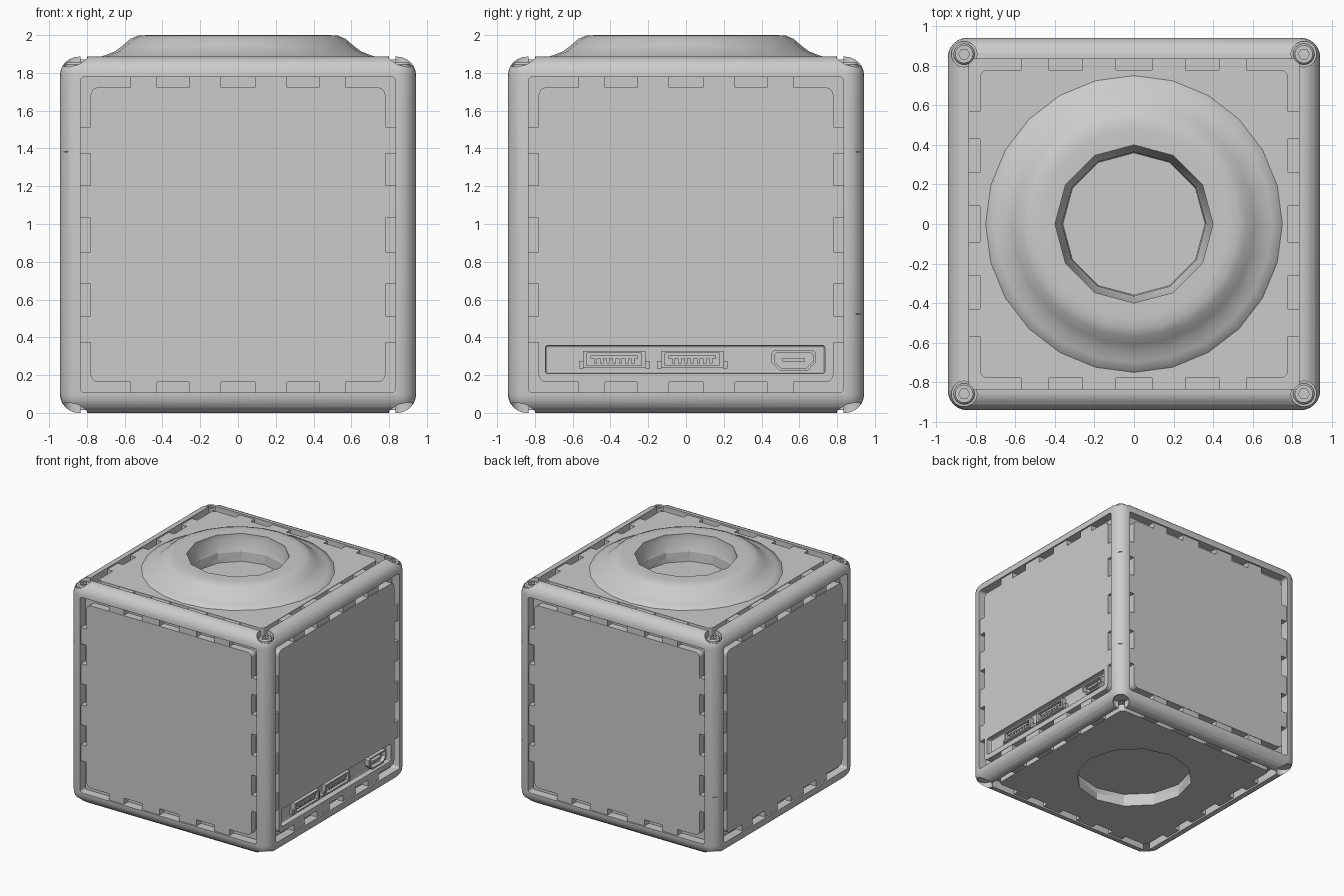
import bpy, bmesh, math
from mathutils import Vector, Matrix

if "Cube" in bpy.data.objects:
    bpy.data.objects.remove(bpy.data.objects["Cube"], do_unlink=True)

grey = bpy.data.materials.new("plain grey")
grey.use_nodes = True
grey.diffuse_color = (0.6, 0.6, 0.6, 1)
grey.node_tree.nodes["Principled BSDF"].inputs["Base Color"].default_value = (0.6, 0.6, 0.6, 1)

HALF = 0.943
CENTRE = Vector((0, 0, HALF))
POCKET, PANEL = 0.87, 0.932      # distances from the cube centre
SIDES = {"front": (0, -1, 0), "back": (0, 1, 0), "left": (1, 0, 0),
         "right": (-1, 0, 0), "top": (0, 0, 1), "bottom": (0, 0, -1)}


def finish(name, bm, matrix=Matrix()):
    bmesh.ops.recalc_face_normals(bm, faces=bm.faces)
    mesh = bpy.data.meshes.new(name)
    bm.to_mesh(mesh)
    bm.free()
    mesh.transform(matrix)
    mesh.materials.append(grey)
    obj = bpy.data.objects.new(name, mesh)
    bpy.context.collection.objects.link(obj)
    return obj


def box(name, lo, hi, bevel=0, segments=1, matrix=Matrix()):
    lo, hi = Vector(lo), Vector(hi)
    bm = bmesh.new()
    bmesh.ops.create_cube(bm, size=1)
    for v in bm.verts:
        v.co = (lo + hi) / 2 + Vector(a * b for a, b in zip(v.co, hi - lo))
    if bevel:
        bmesh.ops.bevel(bm, geom=bm.edges[:], offset=bevel, segments=segments,
                        profile=0.5, affect='EDGES')
    return finish(name, bm, matrix)


def prism(name, outline, z0, z1, matrix=Matrix()):
    bm = bmesh.new()
    face = bm.faces.new([bm.verts.new((x, y, z0)) for x, y in outline])
    moved = bmesh.ops.extrude_face_region(bm, geom=[face])["geom"]
    bmesh.ops.translate(bm, vec=(0, 0, z1 - z0),
                        verts=[g for g in moved if isinstance(g, bmesh.types.BMVert)])
    return finish(name, bm, matrix)


def lathe(name, profile, sides, x=0, y=0):
    bm = bmesh.new()
    rings = [[bm.verts.new((x + r * math.cos(math.tau * i / sides),
                            y + r * math.sin(math.tau * i / sides), z))
              for i in range(sides)] for r, z in profile]
    for a, b in zip(rings, rings[1:]):
        for i in range(sides):
            j = (i + 1) % sides
            bm.faces.new((a[i], a[j], b[j], b[i]))
    bm.faces.new(rings[0])
    bm.faces.new(rings[-1])
    return finish(name, bm)


def boolean(obj, cutters, operation='DIFFERENCE'):
    for c in cutters:
        mod = obj.modifiers.new("cut", 'BOOLEAN')
        mod.object, mod.operation, mod.solver = c, operation, 'EXACT'
    bpy.context.view_layer.update()
    graph = bpy.context.evaluated_depsgraph_get()
    mesh = bpy.data.meshes.new_from_object(obj.evaluated_get(graph))
    obj.modifiers.clear()
    obj.data = mesh


def discard(objs):
    for o in objs:
        bpy.data.objects.remove(o, do_unlink=True)


def smooth(obj, angle=30):
    bpy.ops.object.select_all(action='DESELECT')
    obj.select_set(True)
    bpy.context.view_layer.objects.active = obj
    bpy.ops.object.shade_smooth_by_angle(angle=math.radians(angle))


def rounded_square(h, r):
    pts = []
    for q in range(4):
        cx, cy = ((1, 1), (-1, 1), (-1, -1), (1, -1))[q]
        for k in range(5):
            a = math.pi / 2 * (q + k / 4)
            pts.append((cx * (h - r) + r * math.cos(a), cy * (h - r) + r * math.sin(a)))
    return pts


def side_matrix(normal):
    turn = Vector(normal).to_track_quat('Z', 'Y').to_matrix().to_4x4()
    return Matrix.Translation(CENTRE) @ turn


corners = [(sx * 0.86, sy * 0.86) for sx in (-1, 1) for sy in (-1, 1)]
opening = lathe("opening_cutter", [(0.36, 1.78), (0.365, 1.86), (0.4, 1.96), (0.4, 2.1)], 12)
base_hole = lathe("base_cutter", [(0.47, -0.1), (0.47, 0.12)], 12)

# Rounded frame with a pocket on every side, bored corners and edge seams
frame = box("frame", (-HALF, -HALF, 0), (HALF, HALF, 2 * HALF), 0.1, 6)
cutters = [prism("pocket", rounded_square(0.835, 0.02), POCKET, 1.1, side_matrix(n))
           for n in SIDES.values()]
for x, y in corners:
    cutters.append(lathe("top_bore", [(0.065, 1.825), (0.065, 2)], 20, x, y))
    cutters.append(lathe("base_bore", [(0.065, -0.1), (0.065, 0.06)], 20, x, y))
    sx, sy = math.copysign(1, x), math.copysign(1, y)
    for z in (0.52, 1.38):
        a, b = Vector((sx * 0.9, sy * 0.9, z)), Vector((sx, sy, z + 0.005))
        cutters.append(box("seam", a, b))
boolean(frame, cutters + [opening, base_hole])
discard(cutters)
smooth(frame)

# Panels with locking tabs around the border
panels = {}
for side, normal in SIDES.items():
    m = side_matrix(normal)
    panels[side] = prism(side + "_panel", rounded_square(0.78, 0.04), POCKET - 0.01, PANEL, m)
    bm = bmesh.new()
    for quarter in range(4):
        turn = Matrix.Rotation(math.pi / 2 * quarter, 4, 'Z')
        for x0, x1 in ((-0.57, -0.43), (-0.26, -0.09), (0.09, 0.26), (0.43, 0.57)):
            size = Matrix.Diagonal((x1 - x0, 0.06, PANEL - POCKET, 1))
            place = Matrix.Translation(((x0 + x1) / 2, 0.807, (PANEL + POCKET) / 2 - 0.003))
            bmesh.ops.create_cube(bm, size=1, matrix=turn @ place @ size)
    finish(side + "_panel_tabs", bm, m)

# Raised crater around the top opening
mound = lathe("top_mound", [(0.76, 1.86), (0.75, 1.877), (0.7, 1.895), (0.65, 1.915), (0.61, 1.945),
                            (0.57, 1.98), (0.53, 1.997), (0.48, 2), (0.42, 2)], 24)
for part in (mound, panels["top"]):
    boolean(part, [opening])
boolean(panels["bottom"], [base_hole])
smooth(mound, 40)
discard([opening, base_hole])

# Long port recess low on the left side
recess = box("recess", (0.885, -0.745, 0.208), (1.1, 0.735, 0.357), 0.012, 2)
boolean(panels["left"], [recess])
discard([recess])

# Two wide sockets with ears, tongue and contact pins
for n, y in enumerate((-0.38, 0.033), 1):
    shell = box(f"socket_{n}", (0.88, y - 0.165, 0.24), (0.922, y + 0.165, 0.328))
    cavity = box("cavity", (0.893, y - 0.145, 0.252), (1, y + 0.145, 0.316))
    boolean(shell, [cavity])
    discard([cavity])
    box(f"socket_{n}_tongue", (0.885, y - 0.125, 0.288), (0.915, y + 0.125, 0.305))
    for s in (-1, 1):
        box(f"socket_{n}_ear", (0.88, y + s * 0.175 - 0.012, 0.235), (0.91, y + s * 0.175 + 0.012, 0.275))
    for k in range(7):
        py = y + (k - 3) * 0.033
        box(f"socket_{n}_pin", (0.885, py - 0.009, 0.262), (0.912, py + 0.009, 0.288))

# Small tapered socket
to_side = Matrix(((0, 0, 1, 0), (1, 0, 0, 0.57), (0, 1, 0, 0.277), (0, 0, 0, 1)))
shape = [(-0.075, -0.052), (0.075, -0.052), (0.118, -0.01), (0.118, 0.04),
         (0.105, 0.052), (-0.105, 0.052), (-0.118, 0.04), (-0.118, -0.01)]
small = prism("small_socket", shape, 0.88, 0.925, to_side)
cavity = prism("cavity", [(x * 0.87, y * 0.76) for x, y in shape], 0.892, 1, to_side)
boolean(small, [cavity])
discard([cavity])
box("small_socket_tongue", (0.885, 0.51, 0.272), (0.918, 0.63, 0.29))

# Corner bolts with hexagonal sockets
for x, y in corners:
    bolt = lathe("corner_bolt", [(0.054, 1.82), (0.054, 1.845), (0.045, 1.855)], 16, x, y)
    key = lathe("key", [(0.028, 1.835), (0.028, 1.9)], 6, x, y)
    boolean(bolt, [key])
    discard([key])
    smooth(bolt)
